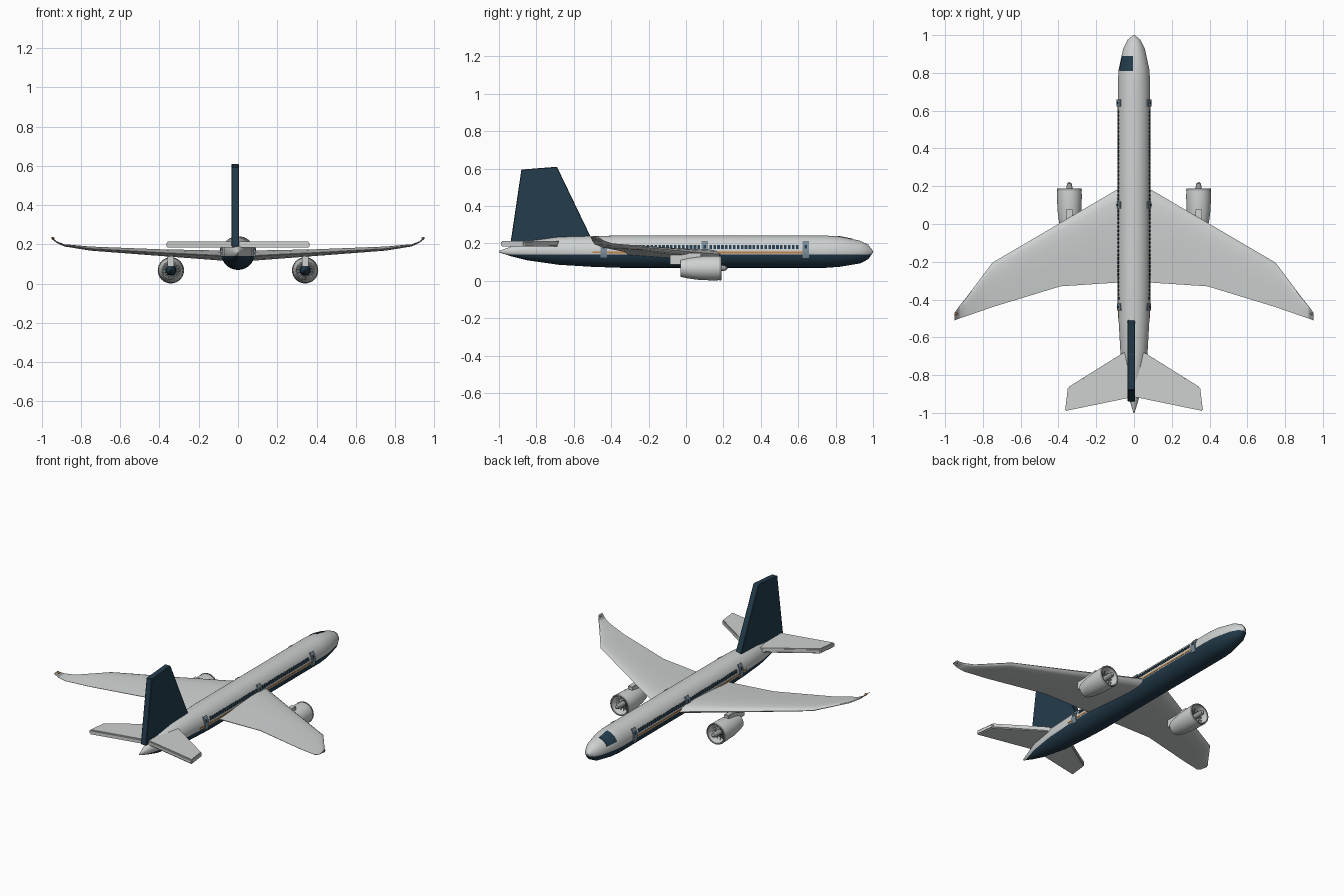
import bpy, bmesh, math
from mathutils import Vector, Matrix

cube = bpy.data.objects.get("Cube")
if cube:
    bpy.data.objects.remove(cube, do_unlink=True)


def material(name, r, g, b):
    m = bpy.data.materials.new(name)
    m.use_nodes = True
    m.diffuse_color = (r, g, b, 1)
    m.node_tree.nodes["Principled BSDF"].inputs["Base Color"].default_value = (r, g, b, 1)
    return m


WHITE = material("pale grey paint", .62, .64, .64)
NAVY = material("navy paint", .017, .045, .072)
ORANGE = material("orange stripe", .55, .24, .06)
DOOR = material("blue grey", .2, .27, .32)
METAL = material("dark metal", .12, .13, .14)
LIGHT_METAL = material("mid grey metal", .33, .34, .34)


def finish(bm, name, mats, angle=35):
    bmesh.ops.recalc_face_normals(bm, faces=bm.faces)
    mesh = bpy.data.meshes.new(name)
    bm.to_mesh(mesh)
    bm.free()
    for m in mats:
        mesh.materials.append(m)
    ob = bpy.data.objects.new(name, mesh)
    bpy.context.collection.objects.link(ob)
    if angle:
        bpy.ops.object.select_all(action='DESELECT')
        ob.select_set(True)
        bpy.context.view_layer.objects.active = ob
        bpy.ops.object.shade_smooth_by_angle(angle=math.radians(angle))
    return ob


def loft(rings, wrap=False):
    """Skin a list of equal closed rings, capped unless wrapped round."""
    bm = bmesh.new()
    vs = [[bm.verts.new(p) for p in ring] for ring in rings]
    n = len(vs[0])
    pairs = list(zip(vs, vs[1:])) + ([(vs[-1], vs[0])] if wrap else [])
    for a, b in pairs:
        for i in range(n):
            j = (i + 1) % n
            bm.faces.new((a[i], a[j], b[j], b[i]))
    if not wrap:
        bm.faces.new(vs[0])
        bm.faces.new(vs[-1])
    return bm


def lathe(profile, x, z, n=32, wrap=False):
    """Turn (radius, y) points about an axis along y."""
    turn = [math.tau * i / n for i in range(n)]
    return loft([[(x + r * math.cos(a), y, z + r * math.sin(a)) for a in turn]
                 for r, y in profile], wrap)


def box(name, lo, hi, mat, bevel=0):
    bm = bmesh.new()
    lo, hi = Vector(lo), Vector(hi)
    bmesh.ops.create_cube(bm, size=1, matrix=Matrix.Translation((lo + hi) / 2)
                          @ Matrix.Diagonal((*(hi - lo), 1)))
    if bevel:
        bmesh.ops.bevel(bm, geom=bm.edges[:], offset=bevel, segments=2, affect='EDGES')
    return finish(bm, name, [mat])


# Fuselage stations: y, half width, top, bottom
STATIONS = [(-1, .003, .16, .152), (-.93, .024, .185, .13), (-.85, .046, .212, .11),
            (-.68, .072, .235, .086), (-.5, .082, .24, .075), (-.35, .086, .242, .07),
            (.75, .086, .242, .07), (.82, .081, .237, .075), (.93, .057, .215, .093),
            (.975, .034, .193, .116), (1, .004, .16, .152)]


def hull(y, a, lift=0):
    """Point on the fuselage skin at station y and angle a."""
    for s, t in zip(STATIONS, STATIONS[1:]):
        if y <= t[0]:
            f = (y - s[0]) / (t[0] - s[0])
            w, top, bot = (s[k] + f * (t[k] - s[k]) for k in (1, 2, 3))
            return ((w + lift) * math.cos(a), y,
                    (top + bot) / 2 + ((top - bot) / 2 + lift) * math.sin(a))


bm = loft([[hull(s[0], math.tau * i / 40) for i in range(40)] for s in STATIONS])
bmesh.ops.bisect_plane(bm, geom=bm.verts[:] + bm.edges[:] + bm.faces[:],
                       plane_co=(0, 0, .142), plane_no=(0, 0, 1))
for f in bm.faces:
    f.material_index = int(f.calc_center_median().z < .142)
finish(bm, "fuselage", [WHITE, NAVY])


def plates(name, spans, a0, a1, mat, side=1, lift=.003, na=6, ny=2):
    """Thin closed plates following the skin over y spans and an angle range."""
    bm = bmesh.new()
    for y0, y1 in spans:
        grid = [[[bm.verts.new(hull(y0 + (y1 - y0) * i / ny,
                                    math.radians(a0 + (a1 - a0) * j / na), h))
                  for j in range(na + 1)] for i in range(ny + 1)] for h in (lift, -.002)]
        for g in grid:
            for i in range(ny):
                for j in range(na):
                    bm.faces.new((g[i][j], g[i + 1][j], g[i + 1][j + 1], g[i][j + 1]))
        rim = ([(i, 0) for i in range(ny)] + [(ny, j) for j in range(na)]
               + [(i, na) for i in range(ny, 0, -1)] + [(0, j) for j in range(na, 0, -1)])
        for (i, j), (k, l) in zip(rim, rim[1:] + rim[:1]):
            bm.faces.new((grid[0][i][j], grid[0][k][l], grid[1][k][l], grid[1][i][j]))
    if side < 0:
        bmesh.ops.scale(bm, vec=(-1, 1, 1), verts=bm.verts)
    return finish(bm, name, [mat])


# Cockpit glazing sits on one side of the nose
plates("cockpit_window", [(.81, .89)], 94, 158, NAVY, ny=4)

AIRFOIL = [(0, 0), (.04, .3), (.12, .45), (.3, .5), (.6, .33), (1, .04),
           (1, -.04), (.6, -.3), (.3, -.45), (.12, -.42), (.04, -.28)]
# Wing sections: x, leading y, trailing y, middle z, thickness
WING = [(.05, .205, -.305, .14, .055), (.085, .185, -.31, .142, .054),
        (.39, .006, -.33, .157, .036), (.75, -.205, -.44, .178, .022),
        (.885, -.385, -.487, .195, .012), (.925, -.435, -.5, .212, .009),
        (.95, -.47, -.51, .234, .007)]
DOORS = [-.44, .1, .64]

for side, tag in ((1, "left"), (-1, "right")):
    # Cabin windows, stripe and doors
    windows = [(-.4 + .021 * i, -.386 + .021 * i) for i in range(49)]
    windows = [w for w in windows if all(abs(w[0] + .007 - d) > .027 for d in DOORS)]
    plates(tag + "_cabin_windows", windows, 9, 23, NAVY, side, na=2, ny=1)
    plates(tag + "_stripe", [(-.5, .64)], -6, 0, ORANGE, side, .002, 2, 8)
    plates(tag + "_doors", [(d - .018, d + .018) for d in DOORS], -21, 36, DOOR, side, .006)
    plates(tag + "_door_windows", [(d - .006, d + .006) for d in DOORS], 10, 22, NAVY, side, .0075)

    # Swept wing with upturned tip
    bm = loft([[(side * x, le + (te - le) * c, z + t * h) for c, h in AIRFOIL]
               for x, le, te, z, t in WING])
    for f in bm.faces:
        f.material_index = int(abs(f.calc_center_median().x) > .93)
    finish(bm, tag + "_wing", [WHITE, LIGHT_METAL])
    bm = bmesh.new()
    bmesh.ops.create_uvsphere(bm, u_segments=10, v_segments=6, radius=.008,
                              matrix=Matrix.Translation((side * .943, -.475, .231)))
    finish(bm, tag + "_wing_light", [LIGHT_METAL if side > 0 else ORANGE])

    # Tailplane slab
    outline = [(0, -.645), (.07, -.69), (.35, -.865), (.365, -.99), (0, -.915)]
    bm = loft([[(side * x, y, z) for x, y in outline] for z in (.184, .214)])
    bmesh.ops.bevel(bm, geom=bm.edges[:], offset=.006, segments=2, affect='EDGES')
    finish(bm, tag + "_tailplane", [WHITE])

    # Engine: hollow nacelle, lip, fan, spinner and pylon
    x, z = side * .342, .068
    finish(lathe([(.053, .165), (.058, .182), (.064, .182), (.066, .15), (.063, .07),
                  (.055, .01), (.046, -.03), (.041, -.03), (.05, .06)], x, z, wrap=True),
           tag + "_nacelle", [WHITE])
    finish(lathe([(.056, .18), (.058, .189), (.064, .189), (.067, .178)], x, z, wrap=True),
           tag + "_intake_lip", [LIGHT_METAL])
    finish(lathe([(.051, .112), (.051, .122)], x, z), tag + "_fan_disc", [METAL])
    finish(lathe([(.004, -.01), (.024, .02), (.028, .11), (.016, .15), (.016, .195),
                  (.012, .214), (.002, .223)], x, z, 20), tag + "_spinner", [NAVY, LIGHT_METAL])
    spinner = bpy.data.objects[tag + "_spinner"].data
    for p in spinner.polygons:
        p.material_index = int(p.center.y > .13)
    bm = bmesh.new()
    for i in range(14):
        for y in (.142, .095):
            turn = Matrix.Translation((x, y, z)) @ Matrix.Rotation(math.tau * i / 14, 4, 'Y')
            bmesh.ops.create_cube(bm, size=1, matrix=turn @ Matrix.Translation((0, 0, .033))
                                  @ Matrix.Rotation(.6, 4, 'Z')
                                  @ Matrix.Diagonal((.008, .002, .04, 1)))
    finish(bm, tag + "_fan_blades", [LIGHT_METAL], 0)
    box(tag + "_pylon", (x - .017, -.085, .088), (x + .017, .08, .15), WHITE, .003)

# Vertical fin
fin = [(-.94, .19), (-.88, .595), (-.69, .61), (-.5, .215), (-.5, .19)]
bm = loft([[(x, y, z) for y, z in fin] for x in (-.034, .005)])
bmesh.ops.bevel(bm, geom=bm.edges[:], offset=.003, segments=1, affect='EDGES')
finish(bm, "tail_fin", [NAVY], 20)
